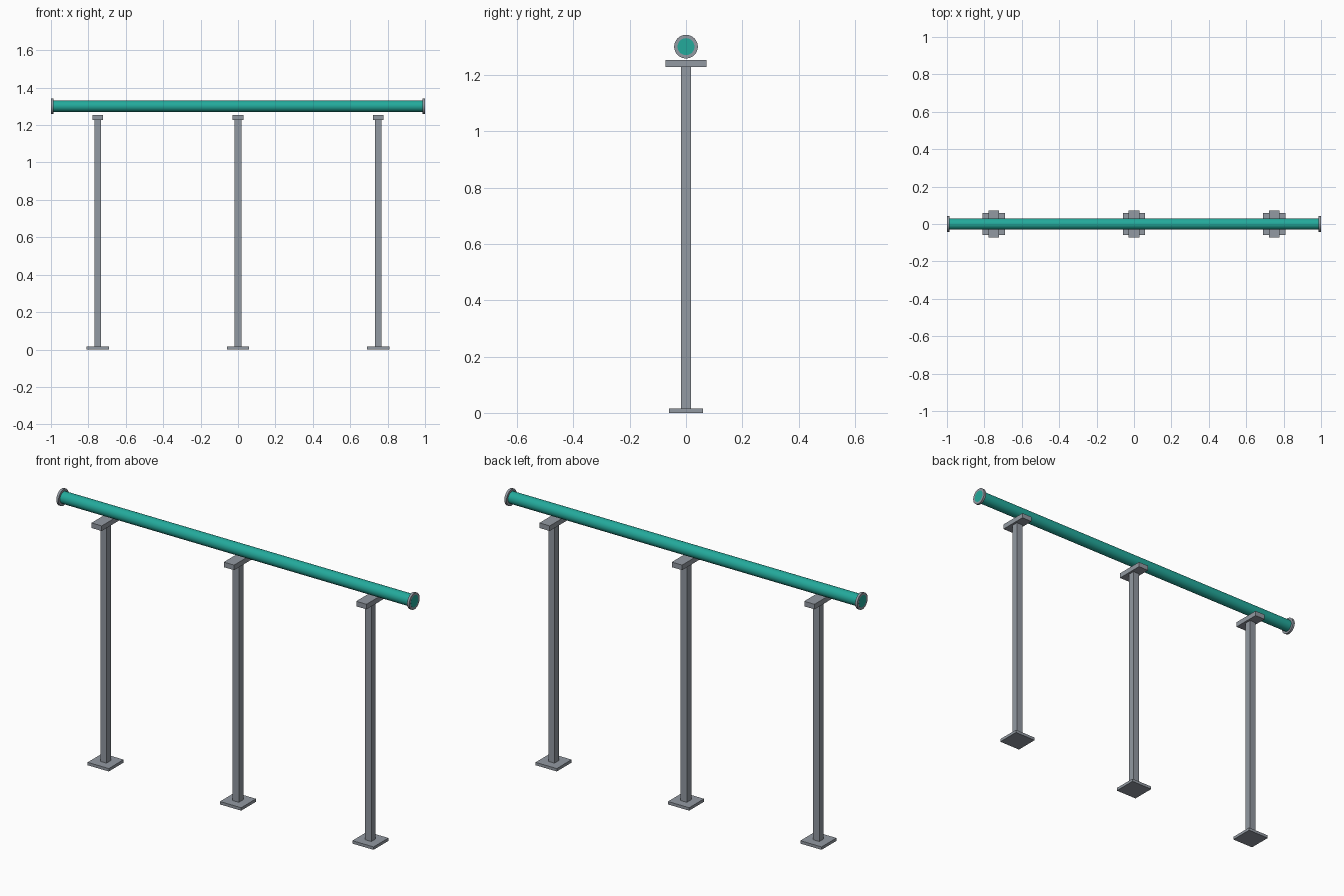
import bpy
import math

if "Cube" in bpy.data.objects:
    bpy.data.objects.remove(bpy.data.objects["Cube"])

RAIL_Z = 1.301


def material(name, rgb):
    m = bpy.data.materials.new(name)
    m.diffuse_color = (*rgb, 1)
    m.use_nodes = True
    m.node_tree.nodes["Principled BSDF"].inputs["Base Color"].default_value = m.diffuse_color
    return m


teal = material("teal paint", (0.017, 0.40, 0.33))
steel = material("grey steel", (0.29, 0.32, 0.36))


def box(name, x, z0, z1, width, depth):
    bpy.ops.mesh.primitive_cube_add(size=1, location=(x, 0, (z0 + z1) / 2))
    ob = bpy.context.object
    ob.name = name
    ob.scale = (width, depth, z1 - z0)
    bpy.ops.object.transform_apply(location=False, rotation=False, scale=True)
    ob.data.materials.append(steel)


def rod(name, x, radius, length, mat):
    bpy.ops.mesh.primitive_cylinder_add(vertices=48, radius=radius, depth=length,
                                        location=(x, 0, RAIL_Z),
                                        rotation=(0, math.pi / 2, 0))
    ob = bpy.context.object
    ob.name = name
    ob.data.materials.append(mat)
    bpy.ops.object.shade_smooth_by_angle(angle=math.radians(30))


# Handrail, its painted ends just proud of the steel collars
rod("handrail", 0, 0.03, 2.0, teal)
for side, label in ((-1, "left"), (1, "right")):
    rod(label + "_end_collar", side * 0.9935, 0.042, 0.012, steel)

# Three supports: base plate, square post and crosswise saddle
for x, label in ((-0.75, "left"), (0, "middle"), (0.75, "right")):
    box(label + "_base_plate", x, 0, 0.015, 0.12, 0.12)
    box(label + "_post", x, 0.015, 1.228, 0.035, 0.035)
    box(label + "_saddle", x, 1.228, 1.254, 0.058, 0.146)
